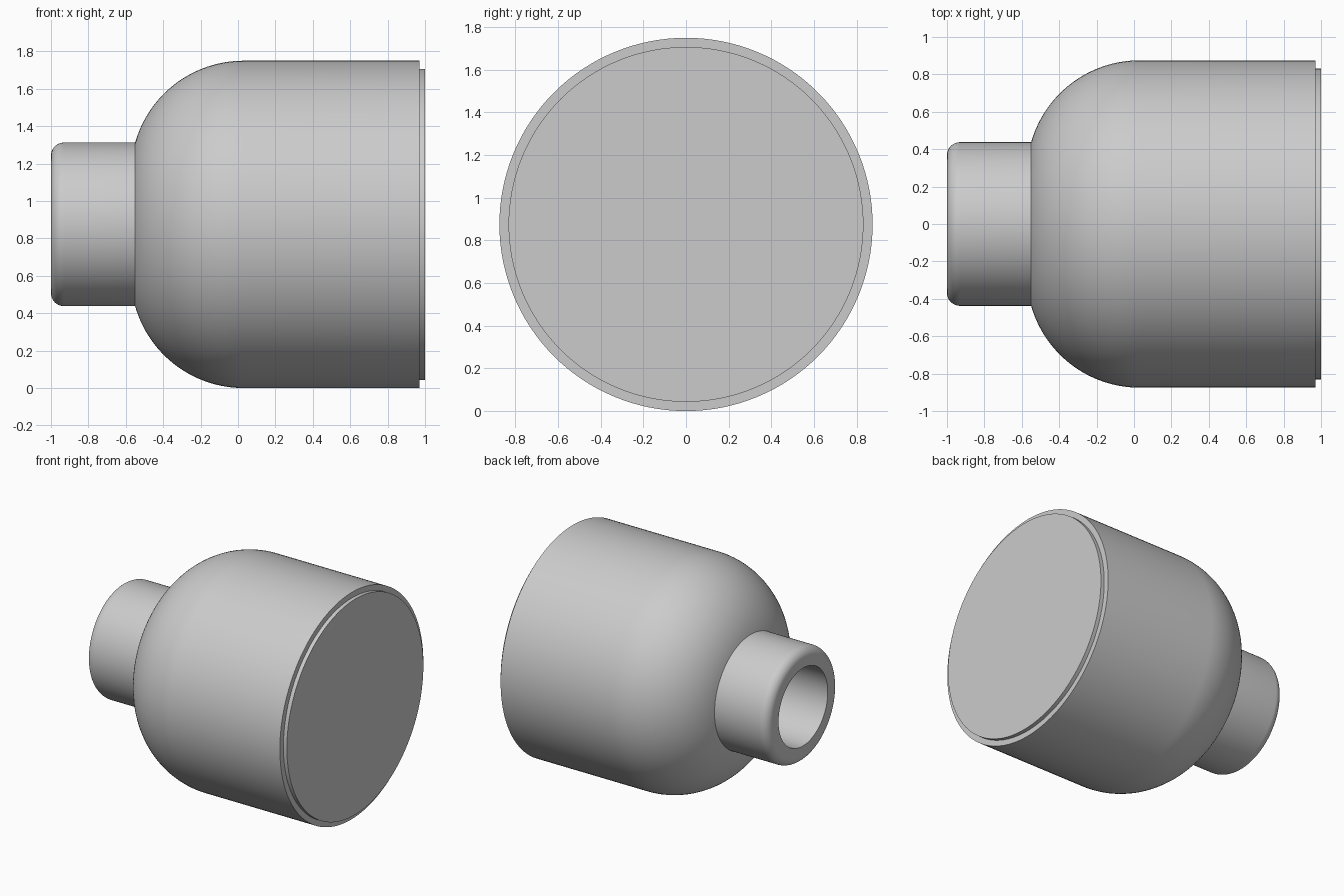
import bpy, bmesh
from math import sin, cos, pi, atan2, radians
from mathutils import Matrix

cube = bpy.data.objects.get("Cube")
if cube:
    bpy.data.objects.remove(cube, do_unlink=True)

AXIS_Z = 0.875

grey = bpy.data.materials.new("plain_grey")
grey.use_nodes = True
colour = (0.6, 0.6, 0.6, 1)
grey.diffuse_color = colour
grey.node_tree.nodes["Principled BSDF"].inputs["Base Color"].default_value = colour


def arc(cx, cr, radius, start, end, steps):
    """Profile points (x, r) along a circular arc."""
    angles = [start + (end - start) * i / steps for i in range(steps + 1)]
    return [(cx + radius * cos(a), cr + radius * sin(a)) for a in angles]


def lathe(name, profile, segments=128):
    """Spin an (x, r) profile around the horizontal axis."""
    bm = bmesh.new()
    verts = [bm.verts.new((x, 0, r)) for x, r in profile]
    edges = [bm.edges.new(pair) for pair in zip(verts, verts[1:])]
    bmesh.ops.spin(bm, geom=verts + edges, cent=(0, 0, 0), axis=(1, 0, 0),
                   angle=2 * pi, steps=segments, use_merge=True)
    bmesh.ops.remove_doubles(bm, verts=bm.verts, dist=0.0001)
    bmesh.ops.recalc_face_normals(bm, faces=bm.faces)
    bmesh.ops.transform(bm, matrix=Matrix.Translation((0, 0, AXIS_Z)), verts=bm.verts)
    mesh = bpy.data.meshes.new(name)
    bm.to_mesh(mesh)
    bm.free()
    mesh.materials.append(grey)
    obj = bpy.data.objects.new(name, mesh)
    bpy.context.collection.objects.link(obj)
    bpy.ops.object.select_all(action='DESELECT')
    obj.select_set(True)
    bpy.context.view_layer.objects.active = obj
    bpy.ops.object.shade_smooth_by_angle(angle=radians(30))
    return obj


# Bored neck with a rounded lip, domed shoulder and straight barrel
neck_r, bore_r, lip = 0.4375, 0.3, 0.07
dome_x, dome_r = 0.03, 0.603
dome_c = AXIS_Z - dome_r
neck_end = -0.55
meet = atan2(neck_r - dome_c, neck_end - dome_x)
body = [(-0.3, 0), (-0.3, bore_r), (-1, bore_r)]
body += arc(-1 + lip, neck_r - lip, lip, pi, pi / 2, 10)
body += arc(dome_x, dome_c, dome_r, meet, pi / 2, 32)
body += [(0.97, AXIS_Z), (0.97, 0)]
lathe("body", body)

# Raised disc closing the wide end
lathe("end_disc", [(0.95, 0), (0.95, 0.832), (1, 0.832), (1, 0)])
